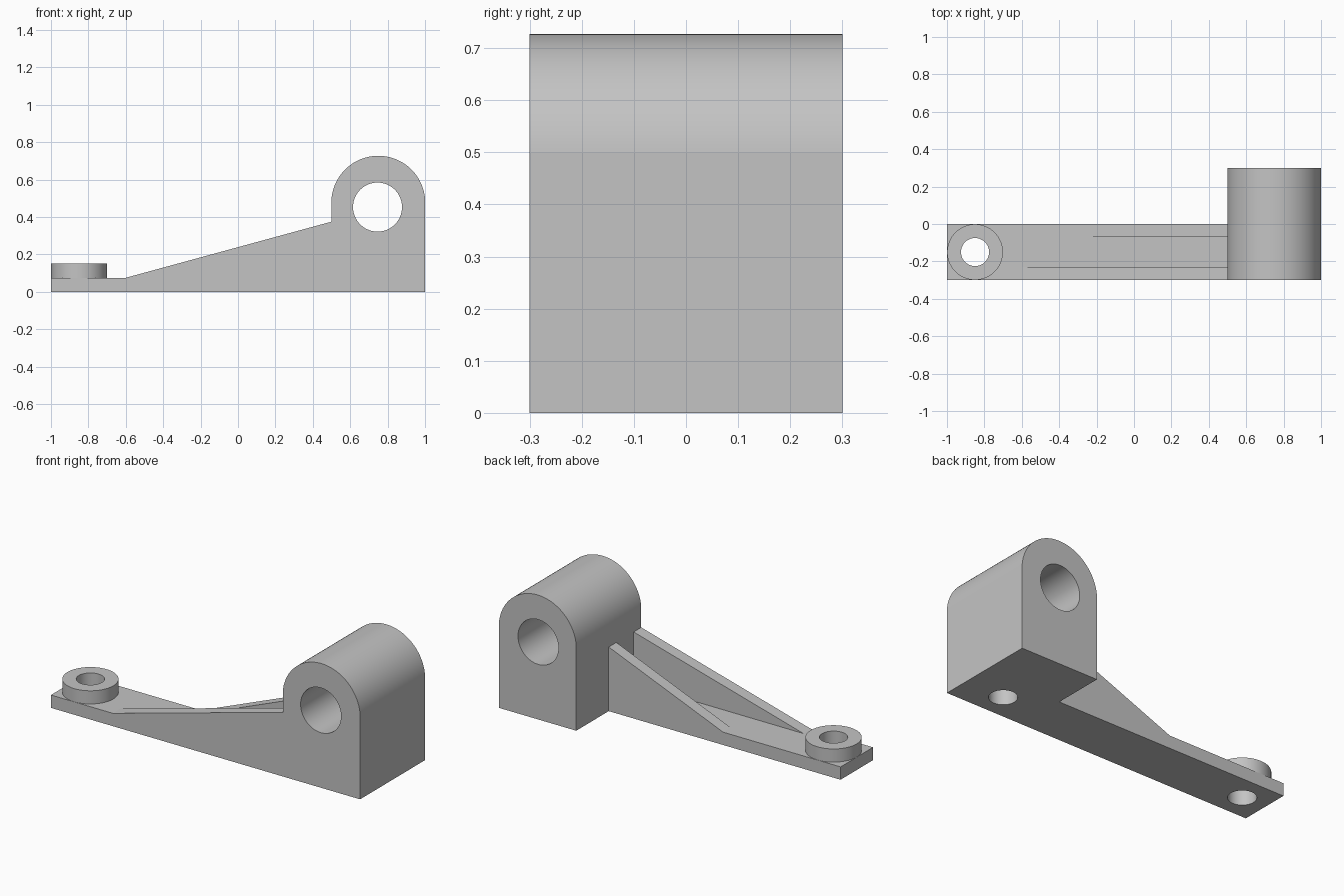
import bpy
import bmesh
from math import radians, sin, cos, acos, pi
from mathutils import Matrix

cube = bpy.data.objects.get("Cube")
if cube:
    bpy.data.objects.remove(cube, do_unlink=True)

grey = bpy.data.materials.new("plain_grey")
grey.use_nodes = True
colour = (0.55, 0.55, 0.55, 1)
grey.diffuse_color = colour
for node in grey.node_tree.nodes:
    if node.type == 'BSDF_PRINCIPLED':
        node.inputs["Base Color"].default_value = colour


def add_object(name, bm):
    bmesh.ops.recalc_face_normals(bm, faces=bm.faces)
    mesh = bpy.data.meshes.new(name)
    bm.to_mesh(mesh)
    bm.free()
    mesh.materials.append(grey)
    obj = bpy.data.objects.new(name, mesh)
    bpy.context.scene.collection.objects.link(obj)
    return obj


def extrude_profile(name, points, y0, y1):
    """Extrude an (x, z) outline from y0 to y1."""
    bm = bmesh.new()
    face = bm.faces.new([bm.verts.new((x, y0, z)) for x, z in points])
    result = bmesh.ops.extrude_face_region(bm, geom=[face])
    verts = [v for v in result["geom"] if isinstance(v, bmesh.types.BMVert)]
    bmesh.ops.translate(bm, verts=verts, vec=(0, y1 - y0, 0))
    return add_object(name, bm)


def cylinder(name, centre, radius, depth, along_y=False):
    bm = bmesh.new()
    turn = Matrix.Rotation(radians(90), 4, 'X') if along_y else Matrix()
    bmesh.ops.create_cone(bm, cap_ends=True, segments=96, radius1=radius,
                          radius2=radius, depth=depth,
                          matrix=Matrix.Translation(centre) @ turn)
    return add_object(name, bm)


def combine(target, other, operation):
    mod = target.modifiers.new("combine", 'BOOLEAN')
    mod.operation = operation
    mod.solver = 'EXACT'
    mod.object = other
    bpy.context.view_layer.update()
    graph = bpy.context.evaluated_depsgraph_get()
    mesh = bpy.data.meshes.new_from_object(target.evaluated_get(graph))
    target.modifiers.clear()
    target.data = mesh
    bpy.data.objects.remove(other, do_unlink=True)


# Pivot block with a rounded top
R, HALF, MID, TOP = 0.251, 0.25, 0.75, 0.727
start = acos(HALF / R)
STEPS = 60
outline = [(MID - HALF, 0), (MID + HALF, 0)]
for i in range(STEPS + 1):
    a = start + (pi - 2 * start) * i / STEPS
    outline.append((MID + R * cos(a), TOP - R + R * sin(a)))
bracket = extrude_profile("bracket", outline, -0.3, 0.3)

# Flat arm plate
plate = extrude_profile("arm_plate", [(-1, 0), (0.55, 0), (0.55, 0.075), (-1, 0.075)], -0.3, 0)
combine(bracket, plate, 'UNION')

# Long front rib and short back rib
for name, x, y0, y1 in (("front_rib", -0.6, -0.3, -0.23), ("back_rib", -0.24, -0.07, 0)):
    side = [(x, 0.03), (0.55, 0.03), (0.55, 0.375), (0.5, 0.375), (x, 0.075)]
    combine(bracket, extrude_profile(name, side, y0, y1), 'UNION')

# Round boss at the arm's end
boss = cylinder("boss", (-0.85, -0.15, 0.091), 0.149, 0.122)
combine(bracket, boss, 'UNION')

# Pivot bore, boss hole and blind hole under the block
for cutter in (
    cylinder("pivot_bore", (0.746, 0, 0.453), 0.131, 1, along_y=True),
    cylinder("boss_hole", (-0.85, -0.15, 0.1), 0.075, 0.5),
    cylinder("blind_hole", (0.75, -0.15, 0), 0.075, 0.4),
):
    combine(bracket, cutter, 'DIFFERENCE')

# Smooth round surfaces, crisp edges
bpy.ops.object.select_all(action='DESELECT')
bracket.select_set(True)
bpy.context.view_layer.objects.active = bracket
bpy.ops.object.shade_smooth_by_angle(angle=radians(5.5))
